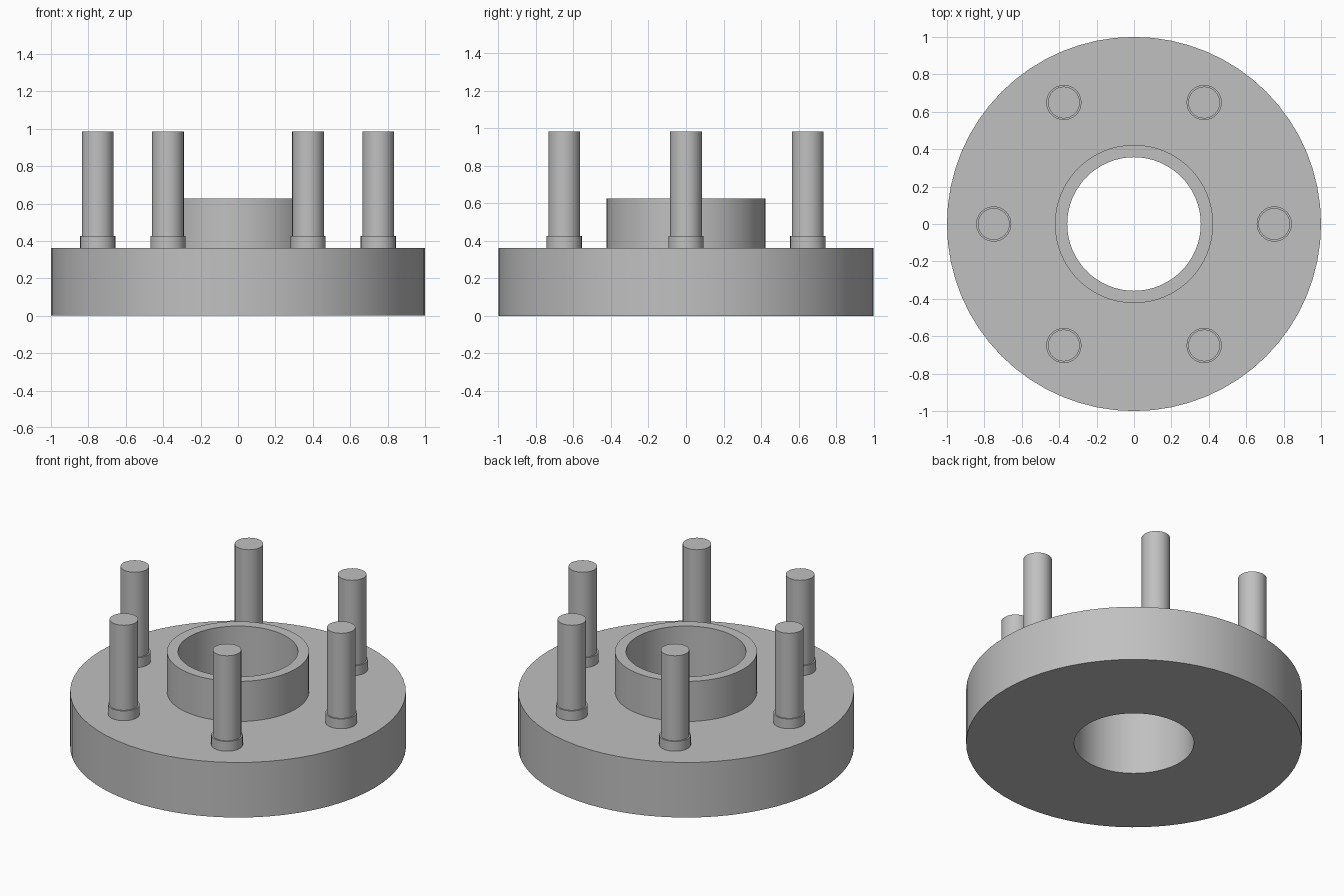
import bpy, bmesh, math

if "Cube" in bpy.data.objects:
    bpy.data.objects.remove(bpy.data.objects["Cube"])

steel = bpy.data.materials.new("steel_grey")
steel.diffuse_color = (0.53, 0.53, 0.53, 1)
steel.use_nodes = True
steel.node_tree.nodes["Principled BSDF"].inputs["Base Color"].default_value = steel.diffuse_color


def lathe(name, profile, segments, closed=False, location=(0, 0, 0)):
    """Revolve an (r, z) profile about z; open profiles begin and end in flat caps."""
    bm = bmesh.new()
    rings = []
    for r, z in profile:
        rings.append([bm.verts.new((r * math.cos(2 * math.pi * i / segments),
                                    r * math.sin(2 * math.pi * i / segments), z))
                      for i in range(segments)])
    pairs = list(zip(rings, rings[1:]))
    if closed:
        pairs.append((rings[-1], rings[0]))
    else:
        bm.faces.new(rings[0][::-1])
        bm.faces.new(rings[-1])
    for a, b in pairs:
        for i in range(segments):
            j = (i + 1) % segments
            bm.faces.new((a[i], a[j], b[j], b[i]))
    bmesh.ops.recalc_face_normals(bm, faces=bm.faces)
    mesh = bpy.data.meshes.new(name)
    bm.to_mesh(mesh)
    bm.free()
    mesh.materials.append(steel)
    obj = bpy.data.objects.new(name, mesh)
    obj.location = location
    bpy.context.collection.objects.link(obj)
    bpy.ops.object.select_all(action='DESELECT')
    obj.select_set(True)
    bpy.context.view_layer.objects.active = obj
    bpy.ops.object.shade_smooth_by_angle(angle=math.radians(30))
    return obj


# Disc with a raised centring ring and a through bore
lathe("flange_with_hub", [(0.357, 0), (1, 0), (1, 0.362), (0.423, 0.362),
                          (0.423, 0.626), (0.357, 0.626)], 64, closed=True)

# Six studs, each with a wider collar at its foot
for k in range(6):
    a = math.radians(60 * k)
    lathe(f"stud_{k + 1}", [(0.094, 0.362), (0.094, 0.426), (0.085, 0.426), (0.085, 0.985)],
          32, location=(0.75 * math.cos(a), 0.75 * math.sin(a), 0))
